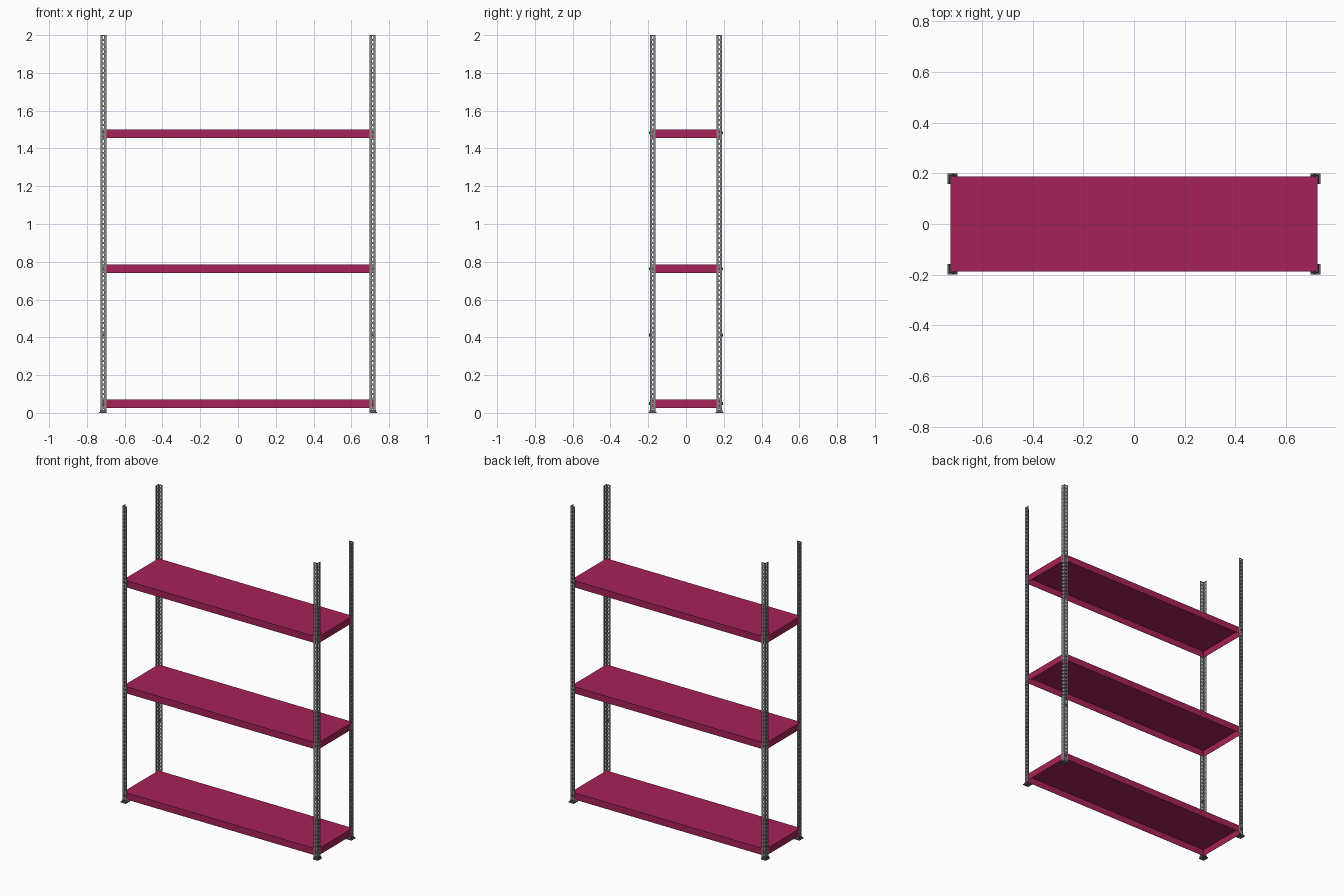
import bpy, bmesh, math
from mathutils import Matrix, Vector

if "Cube" in bpy.data.objects:
    bpy.data.objects.remove(bpy.data.objects["Cube"])

PX, PY = 0.7275, 0.1905      # outer corner of the posts
LEG, PITCH, THICK = 0.03, 0.025, 0.002


def material(name, rgb):
    m = bpy.data.materials.new(name)
    m.diffuse_color = (*rgb, 1)
    m.use_nodes = True
    m.node_tree.nodes["Principled BSDF"].inputs["Base Color"].default_value = m.diffuse_color
    return m


RASPBERRY = material("raspberry_paint", (0.38, 0.016, 0.10))
STEEL = material("galvanised_steel", (0.25, 0.25, 0.25))
DARK = material("dark_grey", (0.12, 0.12, 0.12))


def finish(name, bm, mat, mirror=False, solid=0):
    me = bpy.data.meshes.new(name)
    bm.to_mesh(me)
    bm.free()
    me.materials.append(mat)
    ob = bpy.data.objects.new(name, me)
    bpy.context.collection.objects.link(ob)
    if solid:
        s = ob.modifiers.new("thickness", 'SOLIDIFY')
        s.thickness, s.offset, s.use_even_offset = solid, -1, True
    if mirror:
        m = ob.modifiers.new("four_corners", 'MIRROR')
        m.use_axis = (True, True, False)
        m.use_mirror_merge = False
    return ob


def box(bm, lo, hi):
    lo, hi = Vector(lo), Vector(hi)
    mat = Matrix.Translation((lo + hi) / 2) @ Matrix.Diagonal((*(hi - lo), 1))
    return bmesh.ops.create_cube(bm, size=1, matrix=mat)["verts"]


# Perforated angle posts: every cell is a ring of quads around a slot
def place(u, z):
    # u runs along the side leg to the corner, then along the back leg
    return (PX, PY - LEG + u, z) if u <= LEG else (PX - (u - LEG), PY, z)


bm = bmesh.new()
ring = [(1, 0), (1, 1), (0, 1), (-1, 1), (-1, 0), (-1, -1), (0, -1), (1, -1)]
slot = [(1, 0), (.8, .75), (0, 1), (-.8, .75), (-1, 0), (-.8, -.75), (0, -1), (.8, -.75)]
for leg in range(2):
    for i in range(round(2 / PITCH)):
        uc, zc = LEG * (leg + 0.5), (i + 0.5) * PITCH
        outer = [bm.verts.new(place(uc + a * LEG / 2, zc + b * PITCH / 2)) for a, b in ring]
        inner = [bm.verts.new(place(uc + a * 0.0045, zc + b * 0.008)) for a, b in slot]
        for k in range(8):
            n = (k + 1) % 8
            bm.faces.new((outer[k], outer[n], inner[n], inner[k]))
bmesh.ops.remove_doubles(bm, verts=bm.verts, dist=1e-5)
finish("corner_posts", bm, STEEL, mirror=True, solid=THICK)

# Feet: base plate with a low sleeve round the post
bm = bmesh.new()
box(bm, (0.697, 0.157, 0), (0.736, 0.199, 0.006))
box(bm, (PX, PY - LEG, 0.005), (PX + 0.003, PY + 0.003, 0.016))
box(bm, (PX - LEG, PY, 0.005), (PX, PY + 0.003, 0.016))
finish("feet", bm, DARK, mirror=True)

# Bolts through the front and back legs of the posts
bm = bmesh.new()
for z in (0.05, 0.4125, 0.7625, 1.4825):
    for y, r, depth in ((PY + 0.003, 0.007, 0.006), (PY - 0.004, 0.003, 0.02)):
        bmesh.ops.create_cone(bm, cap_ends=True, segments=6, radius1=r, radius2=r, depth=depth,
                              matrix=Matrix.Translation((PX - LEG / 2, y, z))
                              @ Matrix.Rotation(math.pi / 2, 4, 'X'))
finish("bolts", bm, DARK, mirror=True)

# Shelves: trays folded down on all four sides, open underneath
for name, top in (("bottom", 0.07), ("middle", 0.785), ("top", 1.50)):
    bm = bmesh.new()
    box(bm, (-0.725, -0.188, top - 0.045), (0.725, 0.188, top))
    bmesh.ops.delete(bm, geom=[f for f in bm.faces if f.normal.z < -0.5], context='FACES')
    finish(name + "_shelf", bm, RASPBERRY, solid=THICK)
